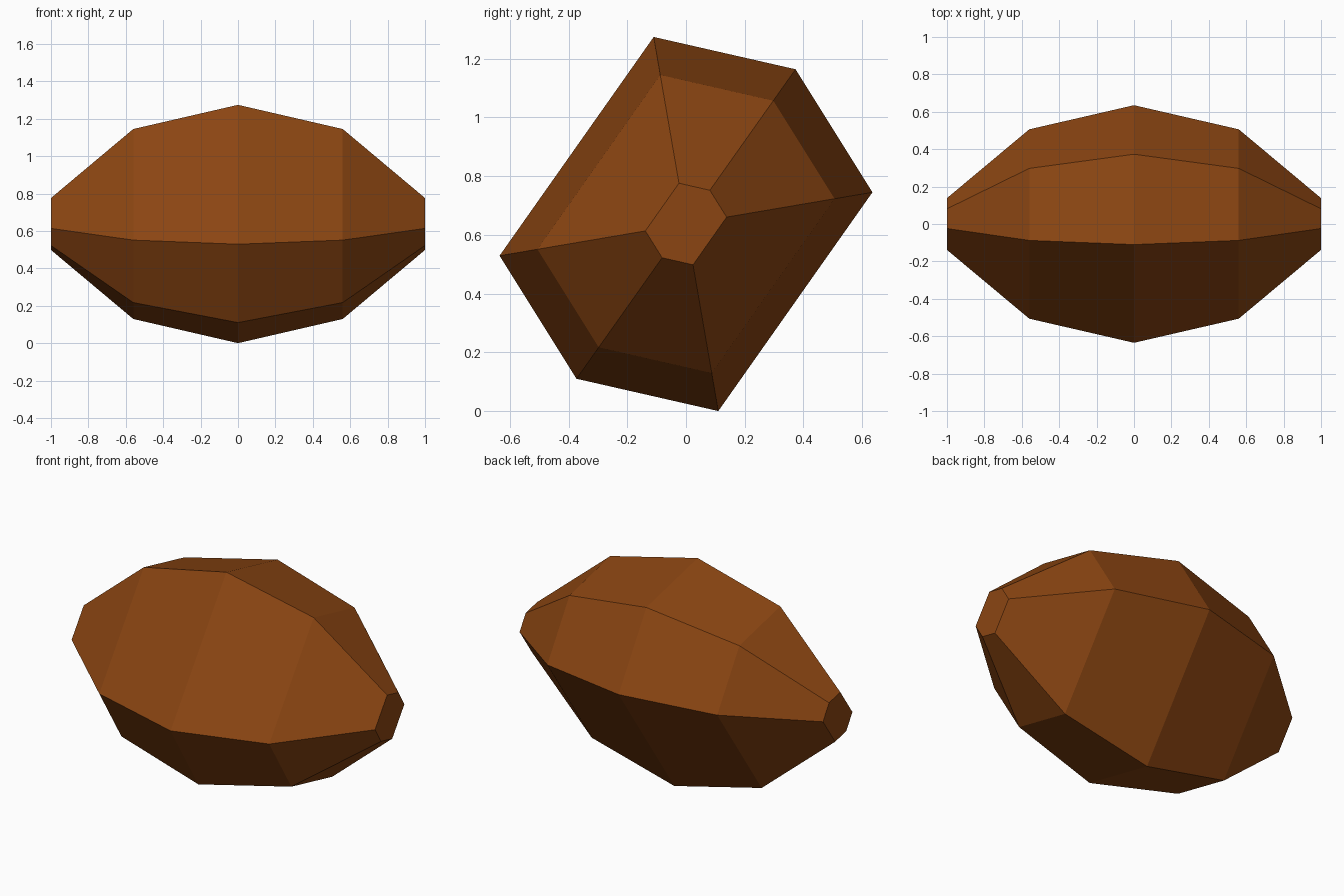
import bpy
import bmesh

cube = bpy.data.objects.get("Cube")
if cube:
    bpy.data.objects.remove(cube, do_unlink=True)

# Brown material
brown = bpy.data.materials.new("brown")
colour = (0.258, 0.06, 0.006, 1)
brown.use_nodes = True
brown.diffuse_color = colour
bsdf = next(n for n in brown.node_tree.nodes if n.type == "BSDF_PRINCIPLED")
bsdf.inputs["Base Color"].default_value = colour

# Tilted six-sided cross-section (y, z), half of it; the rest is its point mirror
half = [(-0.11, 0.637), (0.373, 0.527), (0.635, 0.108)]
section = half + [(-y, -z) for y, z in half]
centre_z = 0.637

# Stations along x with the section's scale at each
stations = [(-1, 0.218), (-0.56, 0.797), (0, 1), (0.56, 0.797), (1, 0.218)]

bm = bmesh.new()
rings = [[bm.verts.new((x, y * s, centre_z + z * s)) for y, z in section]
         for x, s in stations]

# Sides between neighbouring rings
for a, b in zip(rings, rings[1:]):
    for i in range(len(section)):
        j = (i + 1) % len(section)
        bm.faces.new((a[i], a[j], b[j], b[i]))

# Flat end caps
bm.faces.new(rings[0])
bm.faces.new(rings[-1])
bmesh.ops.recalc_face_normals(bm, faces=bm.faces)

mesh = bpy.data.meshes.new("faceted_body")
bm.to_mesh(mesh)
bm.free()
mesh.materials.append(brown)
body = bpy.data.objects.new("faceted_body", mesh)
bpy.context.collection.objects.link(body)
